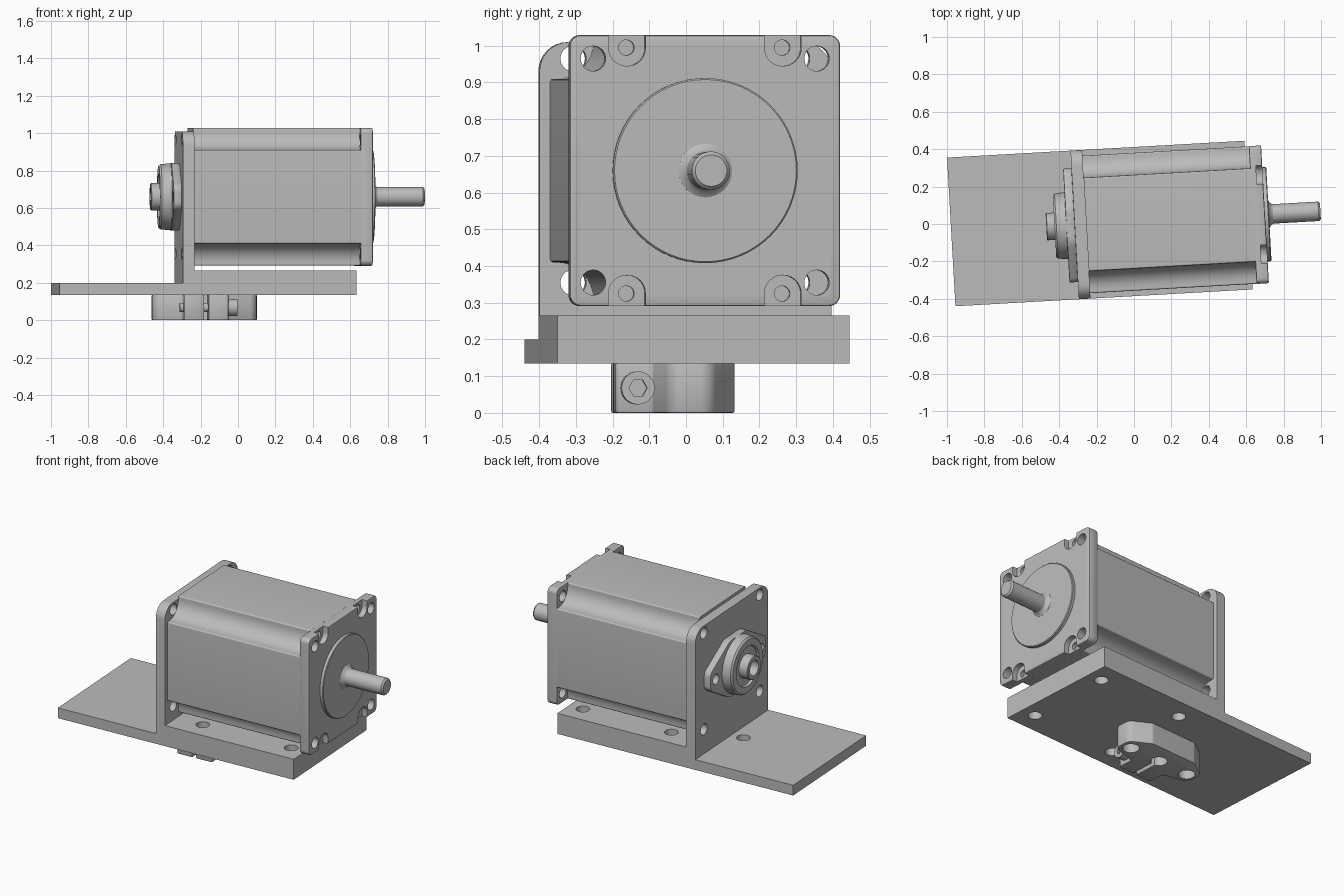
import bpy, bmesh, math
from mathutils import Matrix, Vector

cube = bpy.data.objects.get("Cube")
if cube:
    bpy.data.objects.remove(cube, do_unlink=True)

YAW = Matrix.Rotation(math.radians(3.24), 4, 'Z')
CV, CZ = 0.012, 0.66            # motor axis
BOLT = 0.305                    # bolt offset from the axis
parts = []

grey = bpy.data.materials.new("machined_grey")
grey.use_nodes = True
grey.diffuse_color = (0.5, 0.5, 0.5, 1)
grey.node_tree.nodes["Principled BSDF"].inputs["Base Color"].default_value = (0.5, 0.5, 0.5, 1)


def add(name, bm):
    bmesh.ops.recalc_face_normals(bm, faces=bm.faces)
    mesh = bpy.data.meshes.new(name)
    bm.to_mesh(mesh)
    bm.free()
    mesh.materials.append(grey)
    obj = bpy.data.objects.new(name, mesh)
    bpy.context.collection.objects.link(obj)
    obj.matrix_world = YAW
    parts.append(obj)
    return obj


def rounded(corners, steps=8):
    """Outline from (x, y, radius) corners."""
    out = []
    for i, (x, y, r) in enumerate(corners):
        p = Vector((x, y))
        if not r:
            out.append(p)
            continue
        a = (Vector(corners[i - 1][:2]) - p).normalized()
        b = (Vector(corners[(i + 1) % len(corners)][:2]) - p).normalized()
        half = a.angle(b) / 2
        centre = p + (a + b).normalized() * (r / math.sin(half))
        start = p + a * (r / math.tan(half)) - centre
        end = p + b * (r / math.tan(half)) - centre
        sweep = math.atan2(start.cross(end), start.dot(end))
        for k in range(steps + 1):
            out.append(centre + Matrix.Rotation(sweep * k / steps, 2) @ start)
    return out


def box(cx, cy, w, h, r=0):
    return rounded([(cx + w, cy + h, r), (cx - w, cy + h, r), (cx - w, cy - h, r), (cx + w, cy - h, r)])


def circle(cx, cy, r, n=32):
    return [Vector((cx + r * math.cos(math.tau * k / n), cy + r * math.sin(math.tau * k / n))) for k in range(n)]


def mirror4(quarter, cx, cy):
    """Full outline from the first-quadrant points, listed counter-clockwise."""
    flip = quarter[::-1]
    pts = quarter + [(-x, y, r) for x, y, r in flip]
    pts += [(-x, -y, r) for x, y, r in quarter] + [(x, -y, r) for x, y, r in flip]
    return [p + Vector((cx, cy)) for p in rounded(pts)]


def prism(bm, outline, axis, lo, hi):
    place = {'X': lambda p: (lo, p.x, p.y), 'Y': lambda p: (p.x, lo, p.y), 'Z': lambda p: (p.x, p.y, lo)}[axis]
    face = bm.faces.new([bm.verts.new(place(p)) for p in outline])
    moved = bmesh.ops.extrude_face_region(bm, geom=[face])["geom"]
    shift = Vector([hi - lo if axis == a else 0 for a in "XYZ"])
    bmesh.ops.translate(bm, vec=shift, verts=[v for v in moved if isinstance(v, bmesh.types.BMVert)])


def solid(name, axis, *pieces):
    bm = bmesh.new()
    for outline, lo, hi in pieces:
        prism(bm, outline, axis, lo, hi)
    return add(name, bm)


def lathe(name, profile, cv=CV, cz=CZ, n=64):
    """Spin (u, radius) points about an axis along x."""
    bm = bmesh.new()
    verts = [bm.verts.new((u, cv, cz + r)) for u, r in profile]
    edges = [bm.edges.new(pair) for pair in zip(verts, verts[1:])]
    bmesh.ops.spin(bm, geom=verts + edges, cent=(0, cv, cz), axis=(1, 0, 0), angle=math.tau, steps=n)
    bmesh.ops.remove_doubles(bm, verts=bm.verts, dist=1e-5)
    return add(name, bm)


def bake(obj):
    bpy.context.view_layer.update()
    graph = bpy.context.evaluated_depsgraph_get()
    mesh = bpy.data.meshes.new_from_object(obj.evaluated_get(graph))
    obj.modifiers.clear()
    obj.data = mesh


def cut(obj, axis, *pieces):
    cutter = solid("cutter", axis, *pieces)
    cutter.hide_render = True
    mod = obj.modifiers.new("cut", 'BOOLEAN')
    mod.operation, mod.solver, mod.object = 'DIFFERENCE', 'EXACT', cutter
    bake(obj)
    parts.remove(cutter)
    bpy.data.objects.remove(cutter, do_unlink=True)


def bevel(obj, width):
    mod = obj.modifiers.new("bevel", 'BEVEL')
    mod.width, mod.segments = width, 2
    mod.limit_method, mod.angle_limit = 'ANGLE', math.radians(50)
    bake(obj)


corners = [(CV + a * BOLT, CZ + b * BOLT) for a in (-1, 1) for b in (-1, 1)]

# Stepped base plate
base = solid("base_plate", 'Y', (rounded([(-0.978, 0.135, 0), (0.614, 0.135, 0), (0.614, 0.265, 0),
             (-0.3, 0.265, 0), (-0.3, 0.2, 0), (-0.978, 0.2, 0)]), -0.385, 0.411))
cut(base, 'Z', *[(circle(u, CV + s * 0.272, 0.04), 0.1, 0.3) for u in (0.52, -0.077) for s in (-1, 1)],
    (circle(-0.395, CV, 0.04), 0.1, 0.3))

# Upright bracket
bracket = solid("upright_bracket", 'X', (rounded([(-0.385, 0.137, 0), (0.411, 0.137, 0),
                (0.411, 1.01, 0.08), (-0.385, 1.01, 0.08)]), -0.317, -0.255))
cut(bracket, 'X', *[(circle(v, z, 0.035), -0.4, -0.2) for v, z in corners])

# Motor body with scooped corners
solid("motor_body", 'X', (mirror4([(0.368, 0.25, 0.008), (0.25, 0.25, 0.1), (0.25, 0.368, 0.008)], CV, CZ),
                          -0.255, 0.64))

# Front flange with corner holes and screw notches
flange = solid("motor_flange", 'X', (box(CV, CZ, 0.369, 0.369, 0.03), 0.636, 0.702))
bevel(flange, 0.007)
cut(flange, 'X', *[(circle(v, z, 0.034), 0.6, 0.8) for v, z in corners])
notches = [(CV + a * 0.2125, CZ + b * 0.35, b) for a in (-1, 1) for b in (-1, 1)]
cut(flange, 'X', *[(box(v, z + b * 0.04, 0.05, 0.105, 0.049), 0.668, 0.8) for v, z, b in notches])
cut(flange, 'X', *[(circle(v, z - b * 0.015, 0.021), 0.645, 0.8) for v, z, b in notches])

# Pilot disc and output shaft
lathe("pilot_disc", [(0.69, 0), (0.69, 0.252), (0.719, 0.252), (0.723, 0.248), (0.723, 0)])
lathe("output_shaft", [(0.7, 0), (0.7, 0.073), (0.724, 0.073), (0.732, 0.06), (0.745, 0.052),
                       (0.989, 0.052), (0.999, 0.043), (0.999, 0)], n=32)

# Rear bearing: two-eared flange and hollow hub
ears = solid("bearing_flange", 'X', (mirror4([(0.305, 0.055, 0.05), (0.09, 0.18, 0.1)], CV, CZ), -0.362, -0.316))
bevel(ears, 0.006)
cut(ears, 'X', *[(circle(CV + s * 0.245, CZ, 0.032), -0.4, -0.318) for s in (-1, 1)])
lathe("bearing_hub", [(-0.35, 0), (-0.35, 0.18), (-0.415, 0.174), (-0.425, 0.165), (-0.425, 0.125),
                      (-0.41, 0.12), (-0.41, 0.073), (-0.465, 0.073), (-0.469, 0.069),
                      (-0.469, 0.047), (-0.36, 0.047), (-0.36, 0)])

# Split clamp under the base
CU = -0.18
half = [(0.012, -0.2, 0), (0.12, -0.2, 0.015), (0.12, -0.1, 0.015), (0.28, -0.06, 0.05),
        (0.28, 0.05, 0.05), (0.16, 0.122, 0.03)]
outline = half + [(-x, y, r) for x, y, r in half[::-1]] + [(-0.012, 0, 0), (0.012, 0, 0)]
clamp = solid("split_clamp", 'Z', ([p + Vector((CU, CV)) for p in rounded(outline)], 0, 0.136))
bevel(clamp, 0.005)
cut(clamp, 'Z', *[(circle(CU + d, CV, 0.048), -0.1, 0.2) for d in (-0.215, 0, 0.215)])

# Clamp screw with hex socket, and its end
screw = solid("clamp_screw", 'X', (circle(-0.13, 0.068, 0.045), -0.061, -0.012),
              (circle(-0.13, 0.068, 0.025), -0.32, -0.062))
cut(screw, 'X', (circle(-0.13, 0.068, 0.025, 6), -0.035, 0.1))

bpy.ops.object.select_all(action='DESELECT')
for obj in parts:
    obj.select_set(True)
bpy.context.view_layer.objects.active = parts[0]
bpy.ops.object.shade_smooth_by_angle(angle=math.radians(30))
